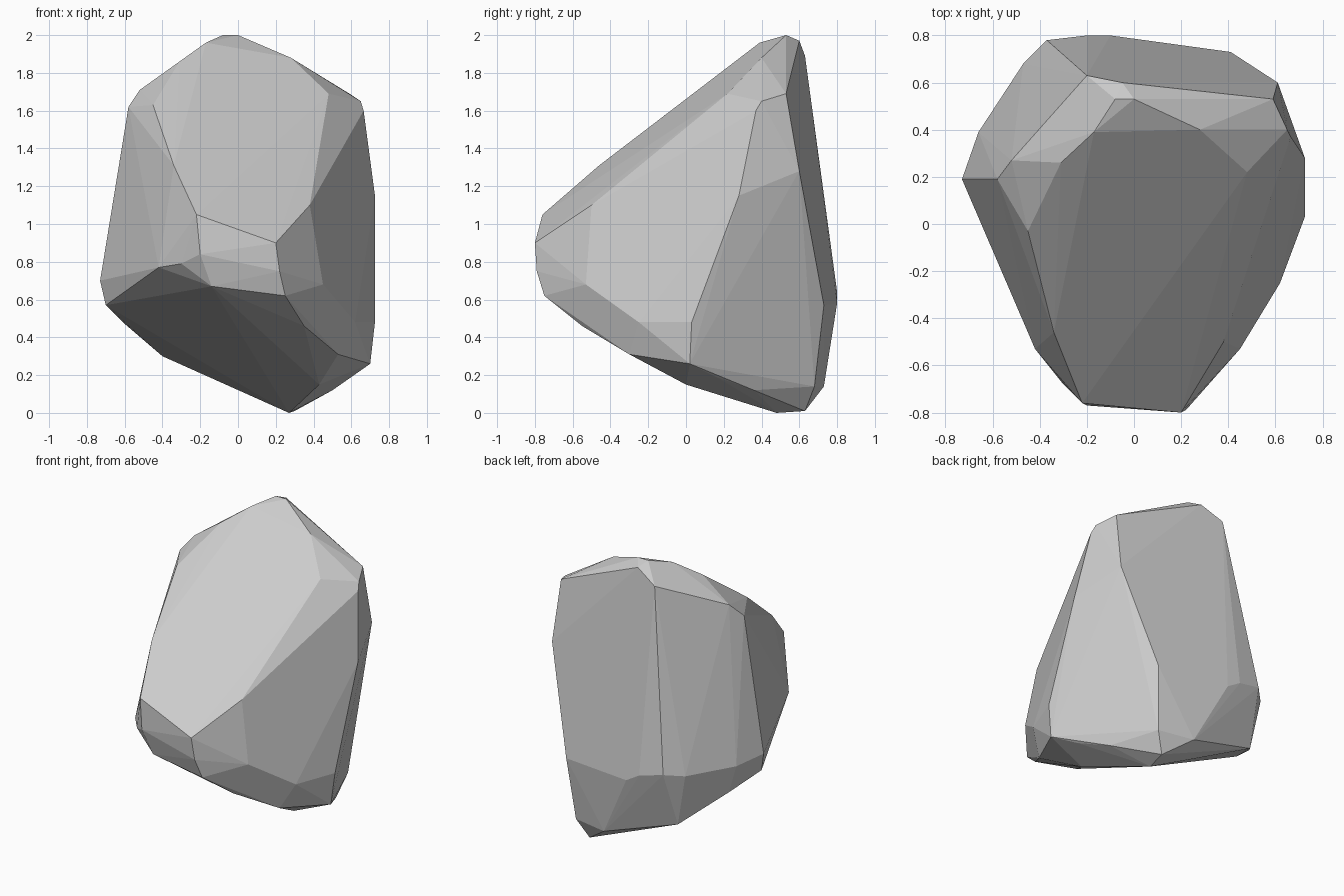
import bpy, bmesh
from math import radians

# Corner groups of the chiselled boulder, one short outline per region
sloped_front = [(-.22, -.76, 1.05), (.20, -.80, .90), (.38, -.50, 1.10), (.51, .06, 1.49),
                (.48, .22, 1.69), (.28, .40, 1.88), (-.17, .39, 1.96), (-.31, .26, 1.86),
                (-.45, -.03, 1.63), (-.34, -.46, 1.31)]
crown = [(-.08, .53, 2.0), (0, .53, 2.0), (-.05, .60, 1.97), (-.20, .63, 1.89),
         (.59, .53, 1.69), (.65, .40, 1.65), (.665, .37, 1.60),
         (-.58, .19, 1.62), (-.52, .27, 1.71)]
nose = [(-.20, -.77, .84), (.22, -.79, .75), (-.30, -.68, .79),
        (-.42, -.53, .77), (-.14, -.73, .67), (.25, -.75, .62)]
right_side = [(.45, -.53, .68), (.35, -.55, .46), (.53, -.30, .31), (.62, -.25, .48),
              (.725, .03, .48), (.70, .02, .26), (.725, .28, 1.15), (.61, .60, 1.28)]
back = [(.41, .73, .57), (-.10, .80, .58), (-.20, .80, .64), (-.37, .78, .68),
        (-.47, .68, .66), (-.66, .39, .67), (-.73, .19, .70)]
base = [(.27, .48, 0), (.30, .63, .01), (.37, .68, .14), (.12, .73, .14), (.50, .36, .12),
        (.60, .16, .19), (.43, .0, .15), (-.40, .66, .30), (-.61, .40, .48), (-.70, .17, .57)]

# Wrap the corners in a tight convex skin and merge nearly flat triangles
bm = bmesh.new()
for group in (sloped_front, crown, nose, right_side, back, base):
    for corner in group:
        bm.verts.new(corner)
bmesh.ops.convex_hull(bm, input=bm.verts[:])
loose = [v for v in bm.verts if not v.link_faces]
bmesh.ops.delete(bm, geom=loose, context='VERTS')
bmesh.ops.dissolve_limit(bm, angle_limit=radians(2), verts=bm.verts[:], edges=bm.edges[:])
bmesh.ops.recalc_face_normals(bm, faces=bm.faces[:])

# Flat-shaded boulder
mesh = bpy.data.meshes.new("boulder")
bm.to_mesh(mesh)
bm.free()
boulder = bpy.data.objects.new("boulder", mesh)
bpy.context.collection.objects.link(boulder)
